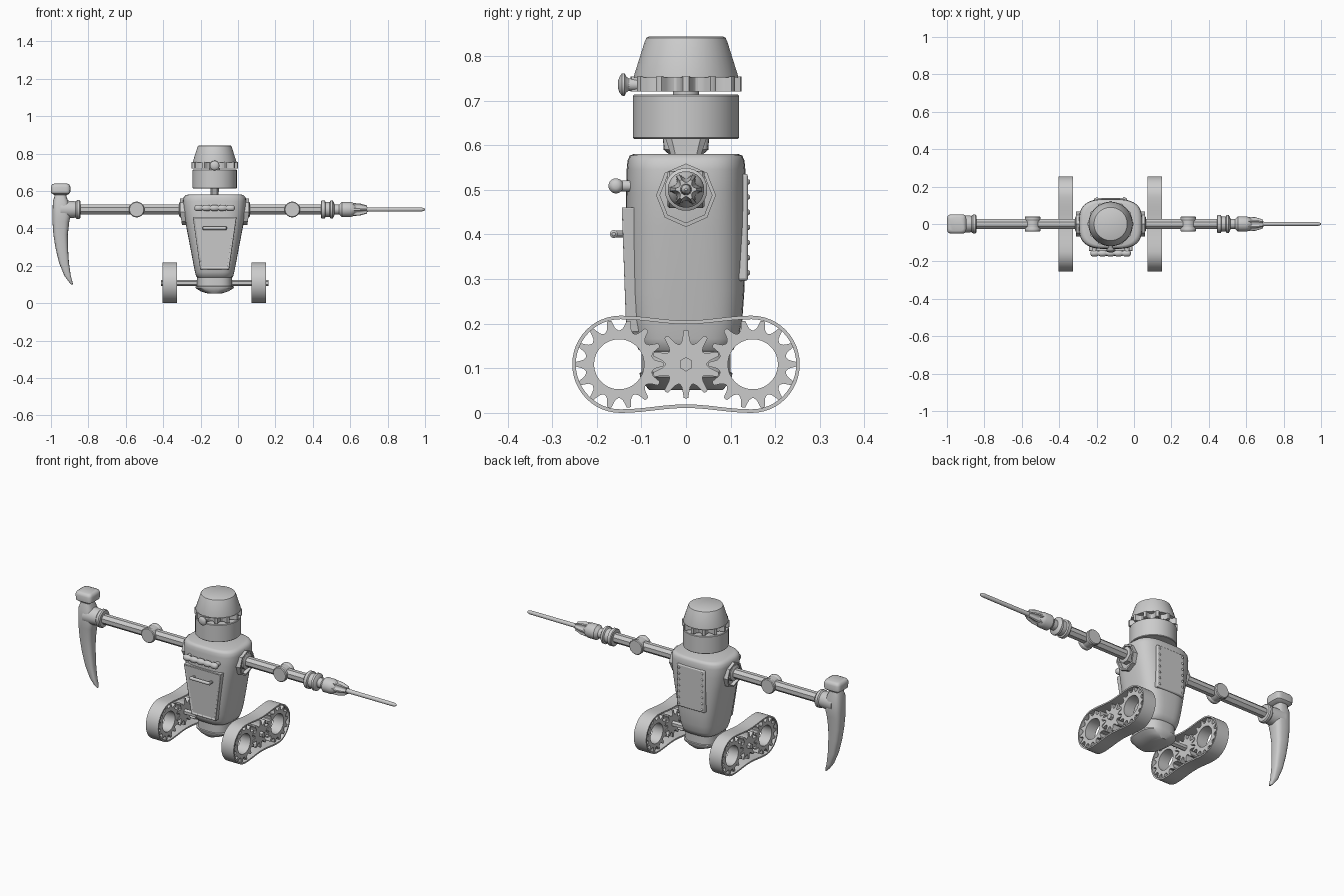
import bpy, bmesh, math
from mathutils import Vector

if "Cube" in bpy.data.objects:
    bpy.data.objects.remove(bpy.data.objects["Cube"])

CX = -0.125           # body centre line
ARM_Z = 0.505
TAU = 2 * math.pi

metal = bpy.data.materials.new("grey metal")
metal.diffuse_color = (0.6, 0.6, 0.6, 1)
metal.use_nodes = True
metal.node_tree.nodes["Principled BSDF"].inputs["Base Color"].default_value = metal.diffuse_color


def finish(name, bm, angle=32):
    bmesh.ops.recalc_face_normals(bm, faces=bm.faces)
    me = bpy.data.meshes.new(name)
    bm.to_mesh(me)
    bm.free()
    me.materials.append(metal)
    me.shade_smooth()
    me.set_sharp_from_angle(angle=math.radians(angle))
    ob = bpy.data.objects.new(name, me)
    bpy.context.collection.objects.link(ob)
    return ob


def loft(name, rings, closed=False, angle=32):
    """Skin a list of equal point rings; closed joins last ring to first, else capped."""
    bm = bmesh.new()
    vs = [[bm.verts.new(p) for p in r] for r in rings]
    pairs = list(zip(vs, vs[1:])) + ([(vs[-1], vs[0])] if closed else [])
    for a, b in pairs:
        for i in range(len(a)):
            j = (i + 1) % len(a)
            bm.faces.new((a[i], a[j], b[j], b[i]))
    if not closed:
        bm.faces.new(vs[0])
        bm.faces.new(vs[-1])
    return finish(name, bm, angle)


def lathe(name, axis, centre, profile, sides=32, angle=32):
    """Turn (position, radius) pairs around an axis through centre."""
    def pt(t, r, k):
        a = TAU * (k + 0.5) / sides
        c, s = r * math.cos(a), r * math.sin(a)
        return Vector(centre) + Vector({'x': (t, c, s), 'y': (c, t, s), 'z': (c, s, t)}[axis])
    return loft(name, [[pt(t, r, k) for k in range(sides)] for t, r in profile], angle=angle)


def oval(z, cx, hx, hy, n=3.2, count=48):
    """Rounded-box cross-section at height z."""
    def f(v):
        return math.copysign(abs(v) ** (2 / n), v)
    return [(cx + hx * f(math.cos(TAU * k / count)), hy * f(math.sin(TAU * k / count)), z)
            for k in range(count)]


def gear_outline(teeth, tip, root, phase=0.0):
    """Points of a toothed wheel with rounded teeth, first tooth centred on phase."""
    mid = (tip + root) / 2
    shape = [(-.44, root), (-.27, root * .6 + mid * .4), (-.19, mid), (-.11, tip * .95 + root * .05),
             (0, tip), (.11, tip * .95 + root * .05), (.19, mid), (.27, root * .6 + mid * .4), (.44, root)]
    return [(r * math.cos(phase + TAU * (k + o) / teeth), r * math.sin(phase + TAU * (k + o) / teeth))
            for k in range(teeth) for o, r in shape]


def extrude_ring(name, outer, inner, lo, hi, place):
    """Hollow slab between an outer and inner outline; place maps (u, v, depth) to a point."""
    loops = [(outer, lo), (outer, hi), (inner, hi), (inner, lo)]
    return loft(name, [[place(u, v, d) for u, v in o] for o, d in loops], closed=True)


def scaled_to(points, radius):
    return [(u * radius / math.hypot(u, v), v * radius / math.hypot(u, v)) for u, v in points]


# Body shell and rounded foot
loft("body", [oval(z, CX, hx, hy) for z, hx, hy in (
    (.14, .09, .095), (.145, .098, .106), (.17, .105, .117), (.21, .113, .126), (.28, .126, .131),
    (.42, .153, .134), (.50, .166, .134), (.55, .169, .133), (.57, .166, .131), (.581, .156, .126),
    (.585, .142, .116))], angle=50)
loft("base", [oval(z, CX, hx, hy, 2.8) for z, hx, hy in (
    (.15, .094, .1), (.096, .094, .1), (.093, .103, .104), (.085, .102, .103),
    (.068, .075, .094), (.055, .035, .082))])


def panel(name, corners, back, inset):
    """Bevelled plate; corners are its front face."""
    bm = bmesh.new()
    f = [bm.verts.new(c) for c in corners]
    b = [bm.verts.new((c[0], back, c[2])) for c in corners]
    front = bm.faces.new(f)
    bm.faces.new(b[::-1])
    for i in range(4):
        bm.faces.new((f[i], f[i - 1], b[i - 1], b[i]))
    bmesh.ops.recalc_face_normals(bm, faces=bm.faces)
    if inset:
        bmesh.ops.inset_region(bm, faces=[front], thickness=.010, depth=0)
        bmesh.ops.inset_region(bm, faces=[front], thickness=.003, depth=-.004)
    ob = finish(name, bm)
    m = ob.modifiers.new("bevel", 'BEVEL')
    m.width, m.segments, m.limit_method, m.angle_limit = .006, 2, 'ANGLE', math.radians(50)
    return ob


# Front door with handle, upper ribbed bar
panel("front_door", [(CX - .117, -.144, .465), (CX + .117, -.144, .465),
                     (CX + .077, -.134, .185), (CX - .077, -.134, .185)], -.08, True)
lathe("door_handle", 'x', (CX, -.162, .405), [(-.066, .004), (-.062, .009), (.062, .009), (.066, .004)], 12)
ribs = [(-.108, .006)]
for k in range(5):
    ribs += [(-.086 + .043 * k + o, r) for o, r in ((-.019, .012), (-.012, .017), (.012, .017), (.019, .012))]
lathe("ribbed_bar", 'x', (CX, -.157, .513), ribs + [(.108, .006)], 16, 60)
for s in (-1, 1):
    lathe("handle_mount", 'y', (CX + s * .055, 0, .405), [(-.162, .008), (-.13, .008)], 10)
    lathe("bar_mount", 'y', (CX + s * .088, 0, .513), [(-.157, .013), (-.10, .013)], 12)

# Riveted back plate
panel("back_plate", [(CX - .088, .139, .54), (CX + .088, .139, .54),
                     (CX + .088, .139, .30), (CX - .088, .139, .30)], .10, False)
for s in (-1, 1):
    for k in range(7):
        lathe("rivet", 'y', (CX + s * .073, 0, .318 + .034 * k), [(.136, .007), (.141, .006), (.144, .003)], 8, 60)

# Neck and head
loft("neck", [[(CX + x * hx, y * hy, z) for x, y in ((-1, -.7), (-.6, -1), (.6, -1), (1, -.7),
                                                    (1, .7), (.6, 1), (-.6, 1), (-1, .7))]
              for z, hx, hy in ((.575, .022, .032), (.595, .022, .038), (.63, .023, .05))])
lathe("head_lower", 'z', (CX, 0, 0), [(.618, .116), (.621, .119), (.715, .119), (.718, .116)], 40)
lathe("head_post", 'z', (CX, 0, 0), [(.71, .03), (.76, .03)], 16)
collar = gear_outline(12, .124, .092, math.pi / 2)
extrude_ring("head_gear", collar, scaled_to(collar, .025), .725, .758, lambda u, v, d: (CX + u, v, d))
lathe("head_cap", 'z', (CX, 0, 0), [(.756, .117), (.76, .117), (.836, .093), (.845, .089), (.848, .083)], 40)
lathe("eye", 'y', (CX, 0, .74), [(-.152, .010), (-.149, .018), (-.144, .025), (-.138, .026), (-.134, .018),
                                 (-.128, .014), (-.09, .014)], 20)

# Shoulders: octagonal frame with a recessed disc
for s in (-1, 1):
    octagon = [(.067 * math.sin(TAU * k / 8), .071 * math.cos(TAU * k / 8)) for k in range(8)]
    hole = [(u * .87, v * .87) for u, v in octagon]
    extrude_ring("shoulder_frame", octagon, hole, .13, .185,
                 lambda u, v, d: (CX + s * (d + min(0, v) * .15), u, .492 + v))
    lathe("shoulder_hub", 'x', (CX, 0, ARM_Z), [(s * .14, .045), (s * .185, .045), (s * .19, .036)], 8)

# Arms: octagonal rods with a spool-shaped elbow
for side, start, end, elbow in (("left", -.28, -.86, -.542), ("right", .03, .45, .29)):
    lathe(side + "_arm", 'x', (0, 0, ARM_Z), [(start, .028), (end, .028)], 8)
    lathe(side + "_elbow", 'y', (elbow, 0, ARM_Z),
          [(-.041, .038), (-.037, .042), (-.024, .042), (-.018, .038), (.018, .038),
           (.024, .042), (.037, .042), (.041, .038)], 24)

# Drill: collar, chuck, slotted jaws, bit
lathe("drill_collar", 'x', (0, 0, ARM_Z), [(.443, .044), (.447, .048), (.464, .048), (.468, .040), (.49, .040),
      (.494, .048), (.506, .048), (.512, .040), (.516, .027), (.54, .027), (.548, .034), (.556, .041),
      (.60, .041), (.615, .036), (.625, .028), (.69, .016)], 24)
loft("drill_jaws", [[(x, u, ARM_Z + v) for u, v in gear_outline(6, tip, root)]
                    for x, tip, root in ((.612, .038, .027), (.65, .036, .025), (.69, .024, .016))])
lathe("drill_bit", 'x', (0, 0, ARM_Z), [(.68, .014), (.70, .012), (.98, .011), (.994, .008), (1.0, .003)], 12)

# Pick hammer: socket, striking head and curved spike
lathe("pick_socket", 'x', (0, 0, ARM_Z), [(-.95, .05), (-.9, .047), (-.868, .044), (-.862, .050),
                                          (-.848, .050), (-.842, .045)], 24)
loft("pick_spike", [oval(z, (a + b) / 2, (b - a) / 2, hy, 3, 24) for z, a, b, hy in (
    (.60, -.975, -.922, .034), (.57, -.983, -.916, .037), (.545, -.990, -.905, .045), (.47, -.992, -.895, .046),
    (.44, -.992, -.902, .043), (.37, -.987, -.910, .036), (.30, -.976, -.909, .031), (.22, -.957, -.904, .025),
    (.15, -.928, -.894, .018), (.115, -.902, -.884, .012), (.103, -.890, -.882, .006))], angle=60)
loft("hammer_head", [oval(z, -.948, hx, hy, 5, 32) for z, hx, hy in (
    (.582, .034, .036), (.594, .051, .05), (.625, .052, .052), (.638, .047, .047), (.643, .036, .036))], angle=45)


# Crawler tracks: waisted belt, two ring gears and a driving gear
def belt(grow):
    pts = []
    for s in (1, -1):
        for k in range(25):      # rounded end
            a = math.radians(-90 + 7.5 * k)
            pts.append((s * (.147 + (.108 + grow) * math.cos(a)), s * (.109 + grow) * math.sin(a)))
        for k in range(1, 12):   # dipping straight
            t = k / 12
            pts.append((s * .147 * (1 - 2 * t), s * (.109 + grow - .011 * math.sin(math.pi * t) ** 2)))
    return pts


for side, tx in (("left", -.364), ("right", .112)):
    extrude_ring(side + "_belt", belt(0), belt(-.008), -.039, .039, lambda u, v, d: (tx + d, u, .113 + v))
    for y in (-.15, .15):
        big = gear_outline(14, .1, .076)
        extrude_ring(side + "_ring_gear", big, scaled_to(big, .056), -.032, .032,
                     lambda u, v, d: (tx + d, y + u, .113 + v))
    small = gear_outline(10, .077, .047, math.pi / 2)
    extrude_ring(side + "_drive_gear", small, scaled_to(small, .012), -.032, .032,
                 lambda u, v, d: (tx + d, u, .113 + v))
lathe("axle", 'x', (0, 0, .113), [(-.413, .016), (.162, .016)], 6)

# Rest the belts on the ground plane
for ob in bpy.context.collection.objects:
    ob.location.z -= .004
